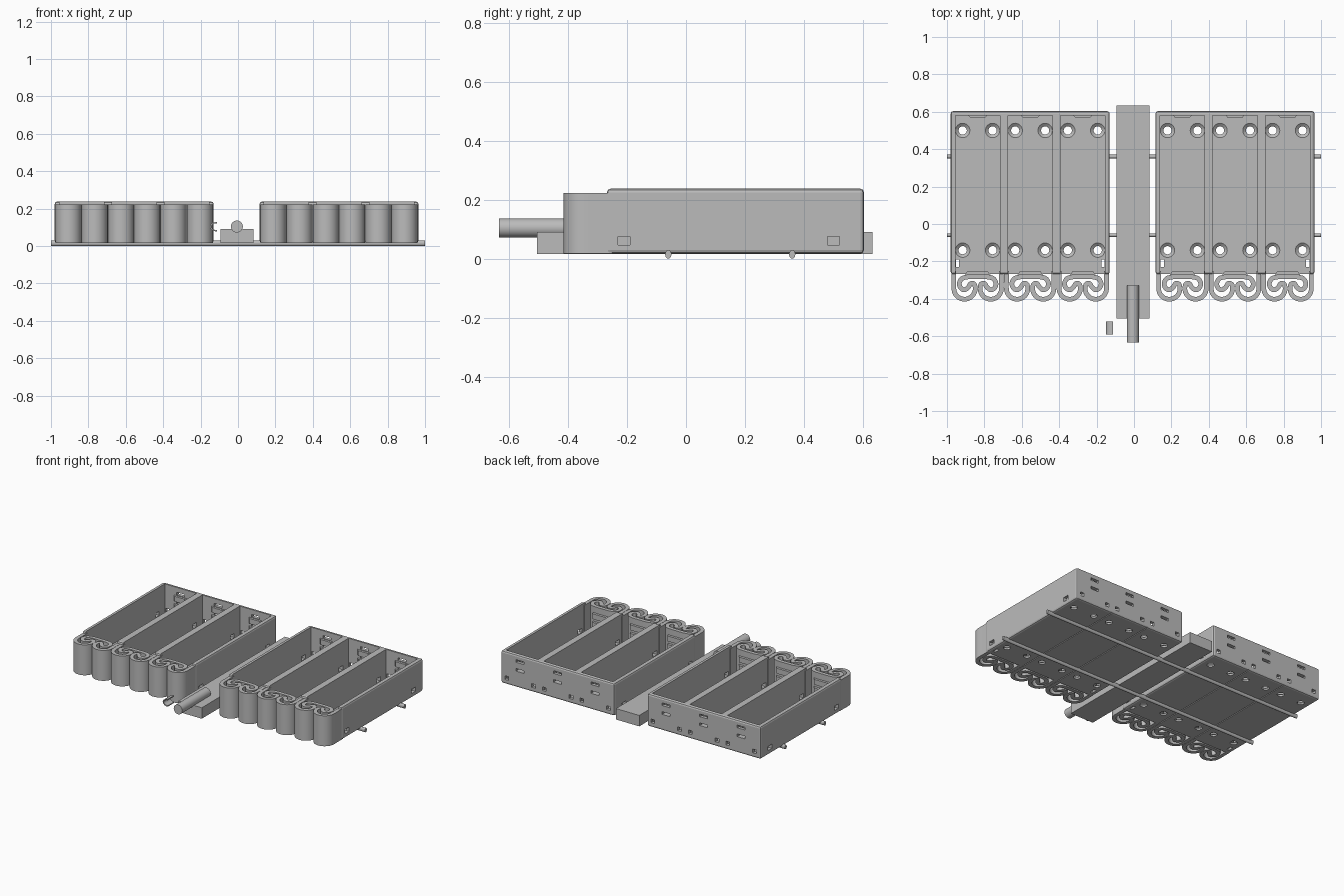
import bpy, bmesh, math
from mathutils import Matrix, Vector

cube = bpy.data.objects.get("Cube")
if cube:
    bpy.data.objects.remove(cube, do_unlink=True)

grey = bpy.data.materials.new("plain grey")
grey.use_nodes = True
GREY = (0.5, 0.5, 0.5, 1)
grey.diffuse_color = GREY
grey.node_tree.nodes["Principled BSDF"].inputs["Base Color"].default_value = GREY


def finish(name, bm, smooth=False):
    bmesh.ops.recalc_face_normals(bm, faces=bm.faces)
    mesh = bpy.data.meshes.new(name)
    bm.to_mesh(mesh)
    bm.free()
    mesh.materials.append(grey)
    obj = bpy.data.objects.new(name, mesh)
    bpy.context.collection.objects.link(obj)
    if smooth:
        bpy.ops.object.select_all(action='DESELECT')
        obj.select_set(True)
        bpy.context.view_layer.objects.active = obj
        bpy.ops.object.shade_smooth_by_angle(angle=math.radians(35))
    return obj


def box(bm, x0, x1, y0, y1, z0, z1):
    m = Matrix.Translation(((x0 + x1) / 2, (y0 + y1) / 2, (z0 + z1) / 2))
    m = m @ Matrix.Diagonal((x1 - x0, y1 - y0, z1 - z0, 1))
    return bmesh.ops.create_cube(bm, size=1, matrix=m)["verts"]


def rod(bm, centre, radius, length, axis, stretch=1):
    m = Matrix.Translation(centre) @ Matrix.Diagonal((1, 1, stretch, 1))
    m = m @ Matrix.Rotation(math.pi / 2, 4, axis)
    bmesh.ops.create_cone(bm, cap_ends=True, segments=32, radius1=radius,
                          radius2=radius, depth=length, matrix=m)


def prism(bm, outline, z0, z1):
    """Extrude a closed plan outline upward."""
    low = [bm.verts.new((x, y, z0)) for x, y in outline]
    face = bm.faces.new(low)
    up = bmesh.ops.extrude_face_region(bm, geom=[face])["geom"]
    bmesh.ops.translate(bm, vec=(0, 0, z1 - z0),
                        verts=[v for v in up if isinstance(v, bmesh.types.BMVert)])


def strip(bm, path, width, z0, z1):
    """Upright band of even thickness that follows a plan path."""
    rings = []
    for i, p in enumerate(path):
        t = (path[min(i + 1, len(path) - 1)] - path[max(i - 1, 0)]).normalized()
        n = Vector((-t.y, t.x)) * width / 2
        a, b = p + n, p - n
        rings.append([bm.verts.new((q.x, q.y, z))
                      for q, z in ((a, z0), (b, z0), (b, z1), (a, z1))])
    for r, s in zip(rings, rings[1:]):
        for k in range(4):
            j = (k + 1) % 4
            bm.faces.new((r[k], r[j], s[j], s[k]))
    bm.faces.new(rings[0])
    bm.faces.new(rings[-1])


def smooth_path(points, steps=6):
    """Catmull-Rom curve through the points."""
    p = [Vector(q) for q in points]
    p = [p[0]] + p + [p[-1]]
    out = []
    for a, b, c, d in zip(p, p[1:], p[2:], p[3:]):
        for k in range(steps):
            t = k / steps
            out.append(0.5 * (2 * b + (c - a) * t + (2 * a - 5 * b + 4 * c - d) * t * t
                              + (3 * b - a - 3 * c + d) * t ** 3))
    return out + [p[-1]]


def cut(target, cutter):
    cutter.hide_render = True
    mod = target.modifiers.new("cut", 'BOOLEAN')
    mod.operation = 'DIFFERENCE'
    mod.solver = 'EXACT'
    mod.object = cutter
    bpy.context.view_layer.objects.active = target
    bpy.ops.object.modifier_apply(modifier=mod.name)
    bpy.data.objects.remove(cutter, do_unlink=True)


PITCH = 0.281
HALF = 0.425
FRONT, BACK = -0.268, 0.603
LOW, TOP, FLOOR = 0.017, 0.237, 0.042

# plan path of the curled front spring, from a side wall to the bay centre
half = [(0.127, -0.25), (0.127, -0.30)]
for i in range(9):
    a = -math.pi * i / 8
    half.append((0.07 + 0.057 * math.cos(a), -0.345 + 0.057 * math.sin(a)))
half += [(0.018, -0.322), (0.036, -0.318), (0.05, -0.338), (0.07, -0.352), (0.09, -0.342),
         (0.098, -0.318), (0.085, -0.293), (0.06, -0.284), (0.03, -0.282), (0, -0.282)]
spring_path = smooth_path(half + [(-x, y) for x, y in reversed(half[:-1])])


def tray(side, cx):
    bays = [cx + PITCH * i for i in (-1, 0, 1)]

    # softened outer block
    bm = bmesh.new()
    box(bm, cx - HALF, cx + HALF, FRONT, BACK, LOW, TOP)
    bmesh.ops.bevel(bm, geom=bm.edges[:], offset=0.012, segments=2,
                    profile=0.5, affect='EDGES')
    body = finish(side + "_tray", bm)

    # three open bays
    bm = bmesh.new()
    for x in bays:
        box(bm, x - 0.119, x + 0.119, FRONT - 0.1, BACK - 0.022, FLOOR, TOP + 0.1)
    cut(body, finish("bay_cutter", bm))

    # screw holes, tie slots and underside grooves
    bm = bmesh.new()
    for x in bays:
        for y in (-0.14, 0.5):
            for dx in (-0.08, 0.08):
                m = Matrix.Translation((x + dx, y, FLOOR - 0.006))
                bmesh.ops.create_cone(bm, cap_ends=True, segments=24, radius1=0.022,
                                      radius2=0.04, depth=0.014, matrix=m)
        for z in (0.135, 0.195):
            box(bm, x - 0.03, x + 0.03, BACK - 0.05, BACK + 0.05, z - 0.009, z + 0.009)
        for dx in (-0.1, 0.1):
            box(bm, x + dx - 0.014, x + dx + 0.014, BACK - 0.05, BACK + 0.05, 0.048, 0.073)
    for y in (-0.21, 0.5):
        box(bm, cx - 0.5, cx + 0.5, y - 0.021, y + 0.021, 0.046, 0.075)
    for s in (-1, 1):
        x = cx + s * (PITCH + 0.108)
        box(bm, x - 0.009, x + 0.009, -0.229, -0.191, 0, 0.0445)
        x = cx + s * PITCH / 2
        box(bm, x - 0.003, x + 0.003, FRONT - 0.1, BACK + 0.1, 0, LOW + 0.006)
    cut(body, finish("slot_cutter", bm))

    # lower bores of the screw holes
    bm = bmesh.new()
    for x in bays:
        for y in (-0.14, 0.5):
            for dx in (-0.08, 0.08):
                rod_at = Matrix.Translation((x + dx, y, 0.02))
                bmesh.ops.create_cone(bm, cap_ends=True, segments=24, radius1=0.022,
                                      radius2=0.022, depth=0.06, matrix=rod_at)
    cut(body, finish("bore_cutter", bm))

    # curled springs along the front
    bm = bmesh.new()
    for x in bays:
        strip(bm, [p + Vector((x, 0)) for p in spring_path], 0.025, LOW, 0.223)
    finish(side + "_front_springs", bm, True)

    # raised clips at both ends of each bay
    bm = bmesh.new()
    for x in bays:
        for y, d, w in ((-0.275, 0.022, 0.07), (BACK - 0.021, -0.016, 0.052)):
            for z in (0.105, 0.163):
                prism(bm, [(x - w, y), (x + w, y), (x + w - 0.015, y + d),
                           (x - w + 0.015, y + d)], z - 0.018, z + 0.018)
    finish(side + "_bay_clips", bm)


tray("right", -0.555)
tray("left", 0.54)

# long rods under both trays
bm = bmesh.new()
for y in (-0.06, 0.36):
    rod(bm, (0, y, 0.0145), 0.0105, 2.0, 'Y', 1.38)
finish("cross_rods", bm, True)

# middle block
bm = bmesh.new()
box(bm, -0.093, 0.082, -0.505, 0.633, 0.016, 0.09)
finish("centre_block", bm)

# round shaft on the block
bm = bmesh.new()
rod(bm, (-0.006, -0.481, 0.104), 0.032, 0.305, 'X')
finish("centre_shaft", bm, True)

# small open clip beside the shaft
bm = bmesh.new()
arc = [Vector((0.02 - 0.033 * math.sin(math.pi * i / 12),
               0.022 * math.cos(math.pi * i / 12))) for i in range(13)]
strip(bm, arc, 0.007, -0.035, 0.035)
bm.transform(Matrix.Translation((-0.133, -0.557, 0.103)) @ Matrix.Rotation(math.pi / 2, 4, 'X'))
finish("small_clip", bm, True)
